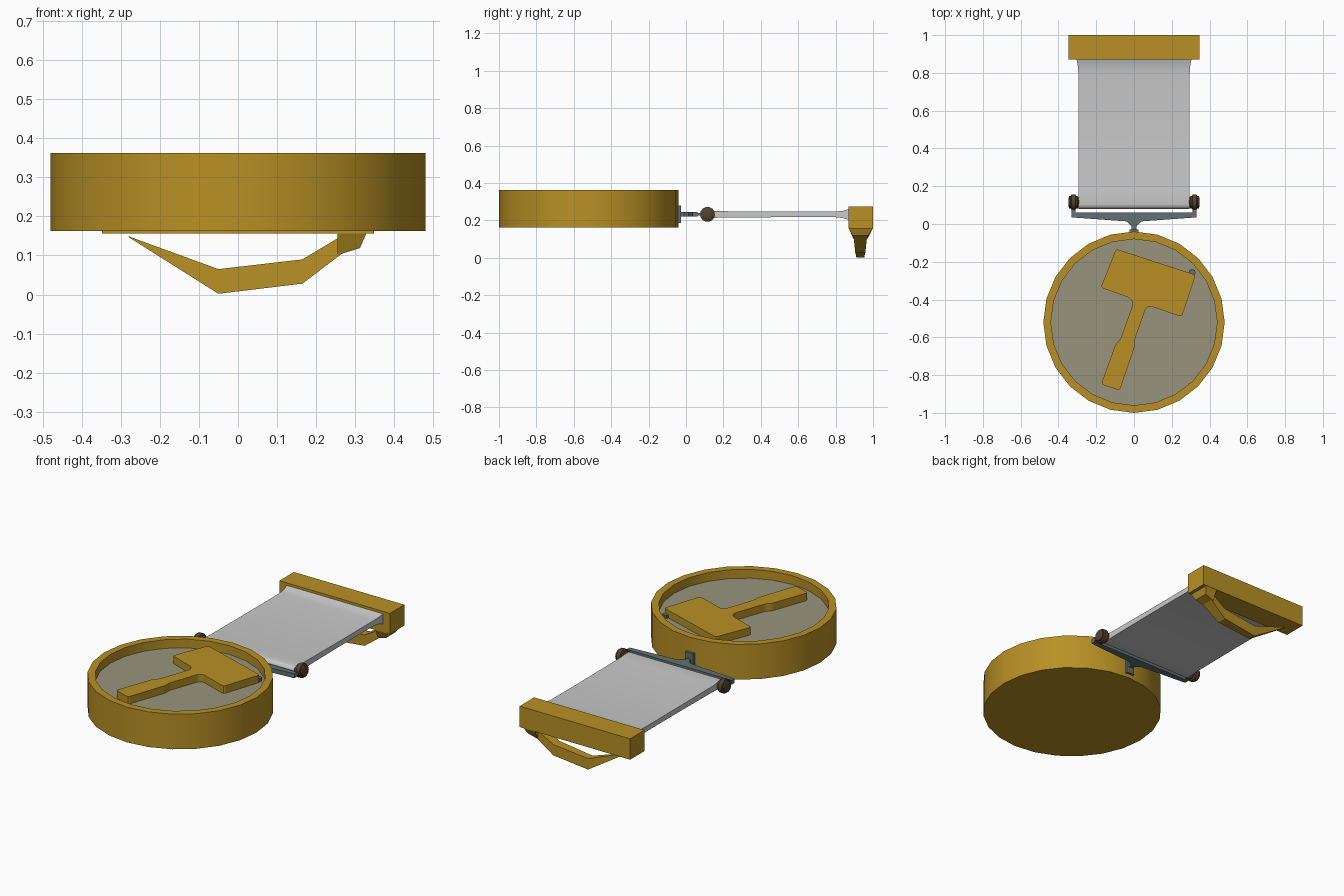
import bpy, bmesh, math
from mathutils import Vector

if "Cube" in bpy.data.objects:
    bpy.data.objects.remove(bpy.data.objects["Cube"], do_unlink=True)


def material(name, r, g, b):
    m = bpy.data.materials.new(name)
    m.use_nodes = True
    m.diffuse_color = (r, g, b, 1)
    m.node_tree.nodes["Principled BSDF"].inputs["Base Color"].default_value = (r, g, b, 1)
    return m


GOLD = material("gold", 0.48, 0.28, 0.018)
CLOTH = material("white cloth", 0.58, 0.58, 0.58)
FLOOR = material("dull silver", 0.32, 0.295, 0.205)
STEEL = material("blue grey steel", 0.12, 0.16, 0.165)
BROWN = material("dark bronze", 0.09, 0.054, 0.028)


def finish(bm, name, mat, smooth=30):
    bmesh.ops.remove_doubles(bm, verts=bm.verts, dist=1e-5)
    bmesh.ops.recalc_face_normals(bm, faces=bm.faces)
    mesh = bpy.data.meshes.new(name)
    bm.to_mesh(mesh)
    bm.free()
    mesh.materials.append(mat)
    ob = bpy.data.objects.new(name, mesh)
    bpy.context.collection.objects.link(ob)
    bpy.ops.object.select_all(action='DESELECT')
    ob.select_set(True)
    bpy.context.view_layer.objects.active = ob
    if smooth:
        bpy.ops.object.shade_smooth_by_angle(angle=math.radians(smooth))
    return ob


def loft(name, rings, mat, smooth=0):
    """Skin a list of equal-length closed rings and cap both ends."""
    bm = bmesh.new()
    loops = [[bm.verts.new(p) for p in ring] for ring in rings]
    n = len(loops[0])
    for a, b in zip(loops, loops[1:]):
        for i in range(n):
            j = (i + 1) % n
            bm.faces.new((a[i], a[j], b[j], b[i]))
    bm.faces.new(loops[0])
    bm.faces.new(loops[-1])
    return finish(bm, name, mat, smooth)


def prism(name, outline, z0, z1, mat):
    return loft(name, [[(x, y, z) for x, y in outline] for z in (z0, z1)], mat)


def box(name, x0, x1, y0, y1, z0, z1, mat):
    return prism(name, [(x0, y0), (x1, y0), (x1, y1), (x0, y1)], z0, z1, mat)


def lathe(name, profile, centre, sides, mat, along_x=False):
    """Rings of (radius, offset) about z, or about x."""
    rings = []
    for r, h in profile:
        ring = []
        for i in range(sides):
            a = math.tau * i / sides
            c, s = r * math.cos(a), r * math.sin(a)
            ring.append(Vector(centre) + Vector((h, c, s) if along_x else (c, s, h)))
        rings.append(ring)
    return loft(name, rings, mat, 30)


# Medal dish with its sunken floor
MID = (0, -0.52, 0)
lathe("medal_dish", [(0.48, 0.162), (0.48, 0.362), (0.44, 0.362), (0.44, 0.308)], MID, 24, GOLD)
lathe("medal_floor", [(0.44, 0.306), (0.44, 0.312)], MID, 24, FLOOR)

# Raised hammer emblem
hammer = prism("hammer_emblem", [
    (-0.095, -0.132), (0.327, -0.27), (0.253, -0.492), (0.085, -0.434), (0.063, -0.444),
    (0, -0.625), (0.004, -0.65), (-0.076, -0.882), (-0.174, -0.848), (-0.096, -0.632),
    (-0.074, -0.614), (-0.005, -0.423), (-0.02, -0.392), (-0.176, -0.336)],
    0.30, 0.355, GOLD)
bm = bmesh.new()
bm.from_mesh(hammer.data)
bm.normal_update()
upright = [e for e in bm.edges if abs(e.verts[0].co.z - e.verts[1].co.z) > 0.01]
bmesh.ops.bevel(bm, geom=upright, offset=0.012, segments=2, profile=0.5, affect='EDGES')
bm.to_mesh(hammer.data)
bm.free()
lathe("emblem_stud", [(0.018, 0.30), (0.018, 0.33)], (0.308, -0.256, 0), 10, STEEL)

# Hanger: plate on the medal, neck and wide yoke
box("hanger_plate", -0.025, 0.025, -0.05, -0.028, 0.185, 0.28, STEEL)
half = [(0.012, -0.03), (0.012, -0.012), (0.04, 0.014), (0.33, 0.035), (0.33, 0.062)]
prism("hanger_yoke", half + [(-x, y) for x, y in reversed(half)], 0.22, 0.245, STEEL)

# Roller through the ribbon loop, with ridged end knobs
ROD = (0, 0.115, 0.232)
lathe("roller", [(0.018, -0.3), (0.018, 0.3)], ROD, 12, BROWN, True)
for side, s in (("left", 1), ("right", -1)):
    lathe(side + "_knob",
          [(r, s * h) for r, h in [(0.024, 0.292), (0.032, 0.298), (0.032, 0.306),
                                   (0.04, 0.310), (0.04, 0.332), (0.032, 0.335),
                                   (0.032, 0.343), (0.022, 0.347)]],
          ROD, 14, BROWN, True)
    box(side + "_knob_prong", s * 0.32 - 0.01, s * 0.32 + 0.01, 0.055, 0.09,
        0.226, 0.24, STEEL)

# Ribbon: rounded over the roller, flaring into the brooch bar
stations = [(0.105 - 0.025 * math.cos(a), 0.295, 0.232 + 0.023 * math.sin(a),
             0.232 - 0.023 * math.sin(a))
            for a in (math.radians(d) for d in (5, 25, 45, 65, 90))]
stations += [(0.17, 0.295, 0.249, 0.214), (0.5, 0.295, 0.247, 0.217),
             (0.8, 0.295, 0.247, 0.217), (0.84, 0.298, 0.251, 0.212),
             (0.88, 0.306, 0.264, 0.2)]
loft("ribbon", [[(-w, y, t), (w, y, t), (w, y, b), (-w, y, b)] for y, w, t, b in stations],
     CLOTH, 40)

# Brooch bar
box("brooch_bar", -0.348, 0.348, 0.87, 1.0, 0.156, 0.275, GOLD)

# Pin hinge and bent pin under the bar
loft("pin_hinge", [
    [(0.255, 0.87, 0.16), (0.33, 0.87, 0.16), (0.33, 1.0, 0.16), (0.255, 1.0, 0.16)],
    [(0.255, 0.895, 0.101), (0.312, 0.89, 0.119), (0.312, 0.975, 0.119), (0.255, 0.97, 0.101)]],
    GOLD)
pin = [(0.265, 0.15, 0.104, 0.035), (0.165, 0.09, 0.028, 0.027),
       (-0.05, 0.065, 0.002, 0.021), (-0.28, 0.149, 0.147, 0.004)]
PY = 0.932
loft("brooch_pin", [[(x, PY - w, t), (x, PY + w, t), (x, PY + w, b), (x, PY - w, b)]
                    for x, t, b, w in pin], GOLD)
